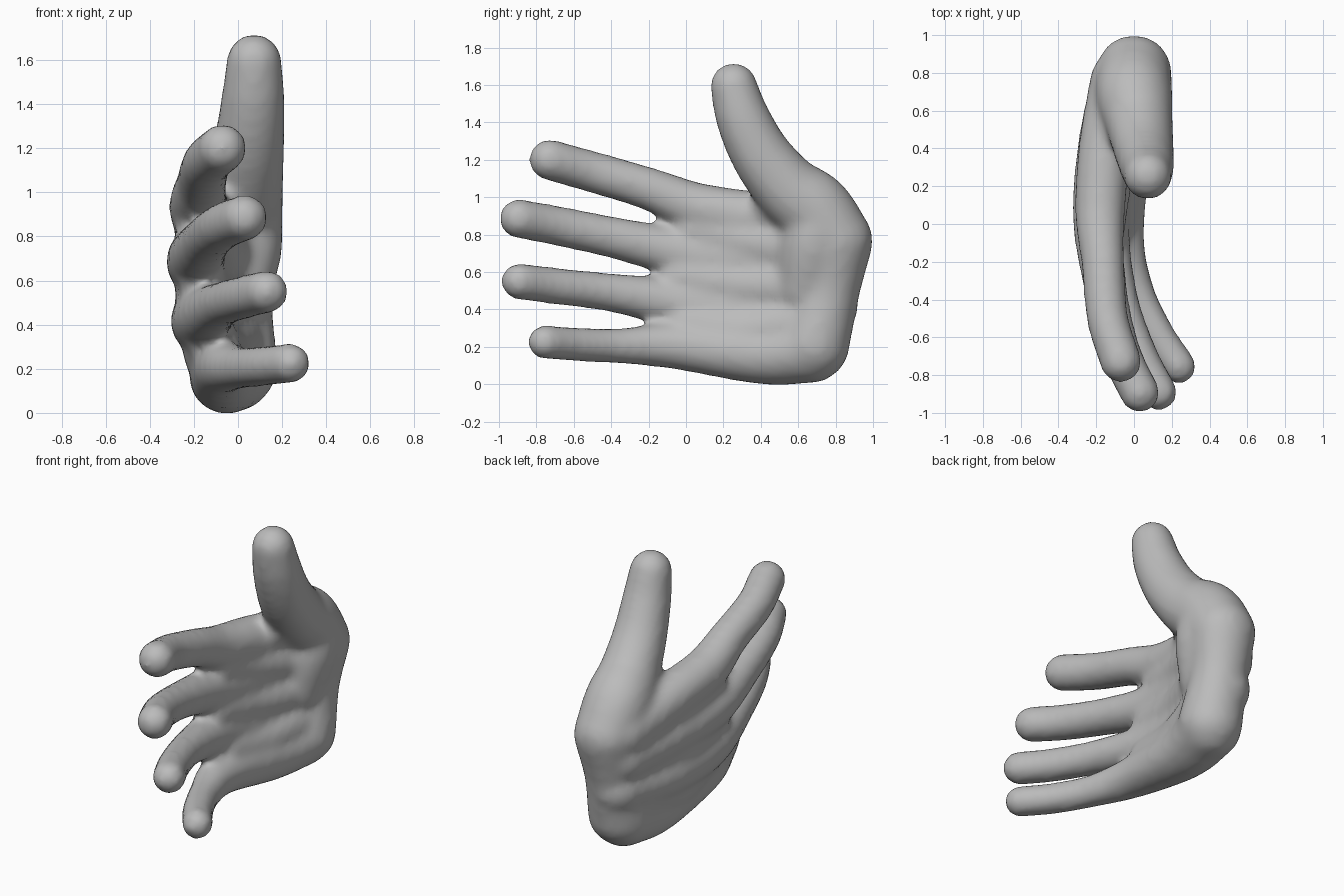
import bpy, bmesh
from mathutils import Vector, Matrix

if "Cube" in bpy.data.objects:
    bpy.data.objects.remove(bpy.data.objects["Cube"])

skin = bpy.data.materials.new("plain grey")
skin.use_nodes = True
GREY = (0.5, 0.5, 0.5, 1)
skin.diffuse_color = GREY
skin.node_tree.nodes["Principled BSDF"].inputs["Base Color"].default_value = GREY


def blend(a, b, c, d, t):
    """Smooth curve from b to c, with a and d as neighbours."""
    return 0.5 * (2 * b + (c - a) * t + (2 * a - 5 * b + 4 * c - d) * t * t
                  + (3 * b - a - 3 * c + d) * t ** 3)


def limb(bm, points, spacing=0.03):
    """Rounded, tapering limb through (x, y, z, radius) points."""
    p = [Vector(q) for q in points]
    p = [2 * p[0] - p[1]] + p + [2 * p[-1] - p[-2]]
    for i in range(1, len(p) - 2):
        n = max(2, int((p[i + 1] - p[i]).length / spacing))
        for k in range(n + 1):
            v = blend(*p[i - 1:i + 3], k / n)
            bmesh.ops.create_icosphere(bm, subdivisions=3, radius=v.w + 0.006,
                                       matrix=Matrix.Translation(v.xyz))


# Each finger runs from its tip through the knuckle to the wrist
index = [(-.07, -.73, 1.2, .105), (-.14, -.5, 1.135, .106), (-.165, -.2, 1.045, .11),
         (-.18, .06, .945, .128), (-.15, .4, .88, .14), (-.06, .75, .78, .17)]
middle = [(.03, -.893, .885, .1), (-.07, -.68, .845, .102), (-.145, -.37, .78, .107),
          (-.19, .02, .695, .13), (-.15, .4, .66, .145), (-.06, .75, .62, .165)]
ring = [(.13, -.89, .55, .093), (.03, -.7, .525, .094), (-.08, -.4, .49, .099),
        (-.16, 0, .43, .13), (-.14, .4, .41, .15), (-.04, .75, .42, .165)]
pinky = [(.238, -.755, .225, .086), (.12, -.58, .213, .087), (.01, -.35, .205, .091),
         (-.07, -.06, .205, .12), (-.06, .4, .16, .155), (-.02, .67, .19, .18)]
thumb = [(.073, .255, 1.592, .121), (.068, .305, 1.42, .14), (.05, .405, 1.22, .157),
         (.025, .55, 1.04, .177), (0, .685, .93, .2), (0, .8, .765, .195)]

# Heel of the palm, thumb muscle, and flesh between the metacarpals
heel = [(0, .8, .765, .195), (-.01, .76, .5, .165), (-.01, .685, .21, .185)]
thumb_muscle = [(.01, .72, .87, .185), (.02, .68, .74, .175), (-.02, .64, .52, .155)]
thumb_web = [(-.04, .52, .96, .12), (-.08, .43, .93, .1)]
webs = [[(-.175, .03, .83, .1), (-.15, .3, .77, .13), (-.07, .62, .72, .16)],
        [(-.155, -.04, .575, .1), (-.14, .3, .53, .14), (-.06, .62, .52, .16)],
        [(-.11, .01, .32, .11), (-.1, .3, .28, .145), (-.05, .62, .32, .165)]]

bm = bmesh.new()
for part in [index, middle, ring, pinky, thumb, heel, thumb_muscle, thumb_web, *webs]:
    limb(bm, part)
mesh = bpy.data.meshes.new("hand")
bm.to_mesh(mesh)
bm.free()
mesh.materials.append(skin)
hand = bpy.data.objects.new("hand", mesh)
bpy.context.collection.objects.link(hand)

# Fuse the limbs into one soft surface
fuse = hand.modifiers.new("fuse", "REMESH")
fuse.mode = "VOXEL"
fuse.voxel_size = 0.024
fuse.use_smooth_shade = True
soften = hand.modifiers.new("soften", "SMOOTH")
soften.factor = 0.5
soften.iterations = 10
